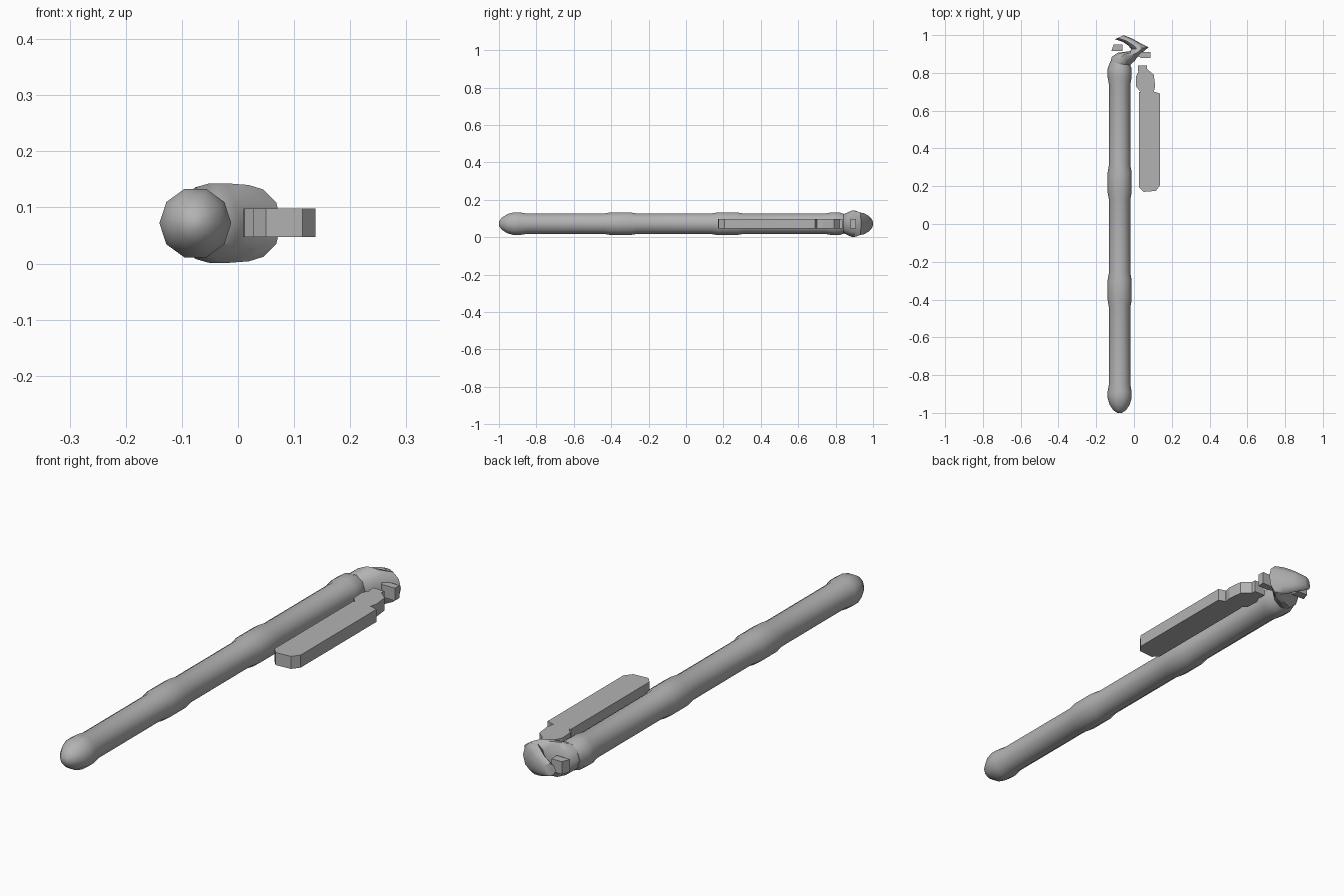
import bpy, bmesh, math
from mathutils import Vector

cube = bpy.data.objects.get("Cube")
if cube:
    bpy.data.objects.remove(cube)

SIDES = 10
AXIS_X, MID_Z = -0.076, 0.072

grey = bpy.data.materials.new("plain grey")
grey.use_nodes = True
grey.diffuse_color = (0.45, 0.45, 0.45, 1)
grey.node_tree.nodes["Principled BSDF"].inputs["Base Color"].default_value = (0.45, 0.45, 0.45, 1)


def finish(name, bm, smooth_angle=None):
    bmesh.ops.recalc_face_normals(bm, faces=bm.faces)
    mesh = bpy.data.meshes.new(name)
    bm.to_mesh(mesh)
    bm.free()
    mesh.materials.append(grey)
    obj = bpy.data.objects.new(name, mesh)
    bpy.context.collection.objects.link(obj)
    if smooth_angle:
        bpy.ops.object.select_all(action='DESELECT')
        obj.select_set(True)
        bpy.context.view_layer.objects.active = obj
        bpy.ops.object.shade_smooth_by_angle(angle=math.radians(smooth_angle))
    return obj


def loft(name, sections):
    """Skin rings, each spanning a right point and a left point with a half height."""
    bm = bmesh.new()
    rings = []
    for (ax, ay), (bx, by), half in sections:
        a, b = Vector((ax, ay, MID_Z)), Vector((bx, by, MID_Z))
        ring = []
        for i in range(SIDES):
            t = math.tau * i / SIDES
            p = (a + b) / 2 + (b - a) / 2 * math.cos(t)
            p.z += half * math.sin(t) / math.sin(math.radians(72))
            ring.append(bm.verts.new(p))
        rings.append(ring)
    for r, s in zip(rings, rings[1:]):
        for i in range(SIDES):
            j = (i + 1) % SIDES
            bm.faces.new((r[i], r[j], s[j], s[i]))
    bm.faces.new(rings[0])
    bm.faces.new(rings[-1])
    return finish(name, bm, 50)


def plate(name, outline, low=0.047, high=0.098):
    """Extrude a plan outline upward."""
    bm = bmesh.new()
    base = bm.faces.new([bm.verts.new((x, y, low)) for x, y in outline])
    out = bmesh.ops.extrude_face_region(bm, geom=[base])
    verts = [v for v in out["geom"] if isinstance(v, bmesh.types.BMVert)]
    bmesh.ops.translate(bm, verts=verts, vec=(0, 0, high - low))
    return finish(name, bm)


# Shaft: rounded foot, two grip bands and a collar
BODY, BAND = 0.057, 0.064
profile = [(-1.0, 0.012), (-0.985, 0.034), (-0.955, 0.054), (-0.92, BAND),
           (-0.89, BAND), (-0.85, BODY)]
for start, end in ((-0.44, -0.26), (0.13, 0.31)):
    profile += [(start, BODY), (start + 0.04, BAND), (end - 0.04, BAND), (end, BODY)]
profile += [(0.74, BODY), (0.78, BAND), (0.82, BAND), (0.86, 0.05)]
loft("shaft", [((AXIS_X - r, y), (AXIS_X + r, y), r * 0.951) for y, r in profile])

# Hooked head
loft("head", [
    ((-0.128, 0.84), (-0.022, 0.84), 0.050),
    ((-0.118, 0.885), (0.005, 0.865), 0.064),
    ((-0.085, 0.907), (0.015, 0.88), 0.071),
    ((-0.02, 0.915), (0.04, 0.905), 0.068),
    ((-0.015, 0.925), (0.077, 0.935), 0.060),
    ((-0.03, 0.945), (0.035, 0.957), 0.056),
    ((-0.06, 0.965), (-0.01, 0.982), 0.042),
    ((-0.1, 0.978), (-0.055, 1.0), 0.025),
])

# Small lugs on either side of the head
plate("left_lug", [(0.02, 0.89), (0.035, 0.88), (0.088, 0.88), (0.088, 0.91), (0.04, 0.91)])
plate("right_lug", [(-0.12, 0.915), (-0.06, 0.915), (-0.062, 0.95), (-0.108, 0.95)])

# Hanging tag: long bar, faceted knuckle and top tab
plate("tag_bar", [(0.027, 0.195), (0.05, 0.17), (0.115, 0.175), (0.138, 0.205),
                  (0.138, 0.69), (0.11, 0.70), (0.027, 0.70)])
plate("tag_knuckle", [(0.035, 0.70), (0.105, 0.70), (0.112, 0.73), (0.105, 0.79),
                      (0.07, 0.82), (0.025, 0.81), (0.01, 0.78), (0.012, 0.725)])
plate("tag_tab", [(0.02, 0.81), (0.07, 0.81), (0.07, 0.838), (0.02, 0.838)])
